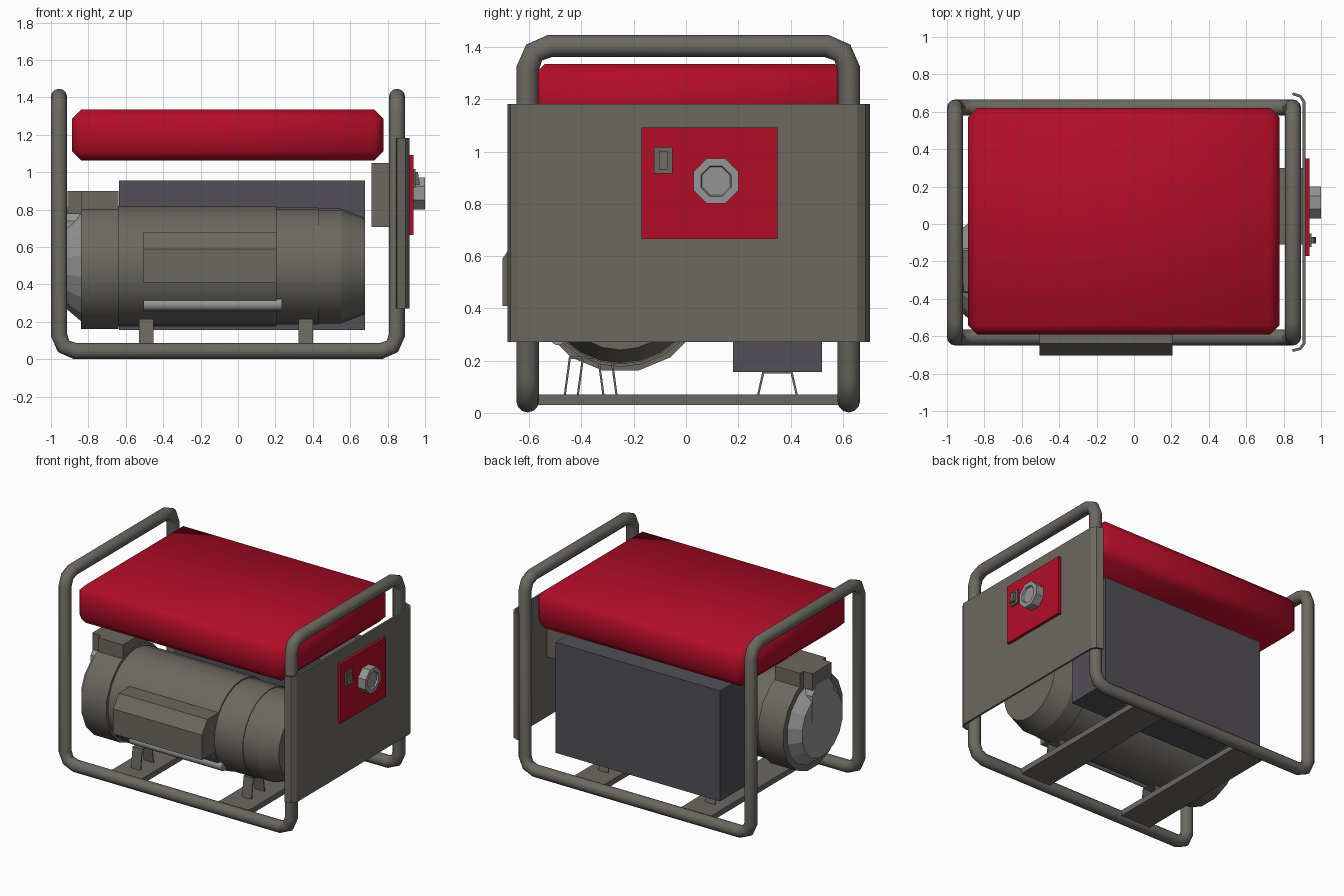
import bpy, bmesh, math
from mathutils import Vector, Matrix

if "Cube" in bpy.data.objects:
    bpy.data.objects.remove(bpy.data.objects["Cube"])


def material(name, rgb):
    m = bpy.data.materials.new(name)
    m.diffuse_color = (*rgb, 1)
    m.use_nodes = True
    m.node_tree.nodes["Principled BSDF"].inputs["Base Color"].default_value = m.diffuse_color
    return m


GREY = material("warm_grey", (0.15, 0.14, 0.12))
DARK = material("dark_grey", (0.085, 0.08, 0.095))
LIGHT = material("light_grey", (0.3, 0.3, 0.3))
RED = material("red", (0.45, 0.004, 0.02))


def finish(name, bm, mat, smooth=None):
    bmesh.ops.recalc_face_normals(bm, faces=bm.faces)
    me = bpy.data.meshes.new(name)
    bm.to_mesh(me)
    bm.free()
    me.materials.append(mat)
    ob = bpy.data.objects.new(name, me)
    bpy.context.collection.objects.link(ob)
    if smooth:
        bpy.ops.object.select_all(action='DESELECT')
        ob.select_set(True)
        bpy.context.view_layer.objects.active = ob
        bpy.ops.object.shade_smooth_by_angle(angle=math.radians(smooth))
    return ob


def box(name, x, y, z, mat, bevel=0, smooth=None):
    """Box from (min, max) ranges, optionally with chamfered edges."""
    bm = bmesh.new()
    bmesh.ops.create_cube(bm, size=1)
    for v in bm.verts:
        v.co = [r[0] if c < 0 else r[1] for r, c in zip((x, y, z), v.co)]
    if bevel:
        bmesh.ops.bevel(bm, geom=bm.edges[:], offset=bevel, segments=1,
                        affect='EDGES', profile=0.5)
    return finish(name, bm, mat, smooth)


def lathe_x(name, profile, y, z, sides, mat, smooth=None, turn=0.0):
    """Solid of revolution about an x axis; profile is (x, radius)."""
    bm = bmesh.new()
    rings = []
    for x, r in profile:
        angles = [2 * math.pi * (i + turn) / sides for i in range(sides)]
        rings.append([bm.verts.new((x, y + r * math.cos(a), z + r * math.sin(a)))
                      for a in angles])
    for a, b in zip(rings, rings[1:]):
        for i in range(sides):
            j = (i + 1) % sides
            bm.faces.new((a[i], a[j], b[j], b[i]))
    bm.faces.new(rings[0])
    bm.faces.new(rings[-1])
    return finish(name, bm, mat, smooth)


def prism(name, points, axis, lo, hi, mat):
    """Extrude a closed profile: (y, z) along x, or (x, y) along z."""
    bm = bmesh.new()
    place = (lambda p, t: (t, *p)) if axis == 'x' else (lambda p, t: (*p, t))
    face = bm.faces.new([bm.verts.new(place(p, lo)) for p in points])
    new = bmesh.ops.extrude_face_region(bm, geom=[face])["geom"]
    shift = Vector(place((0, 0), hi - lo))
    bmesh.ops.translate(bm, vec=shift, verts=[v for v in new if isinstance(v, bmesh.types.BMVert)])
    return finish(name, bm, mat)


def tube_loop(name, corners, bend, radius, mat):
    """Closed bent pipe with every corner rounded in two steps."""
    pts = []
    for i, p in enumerate(corners):
        p = Vector(p)
        a = (Vector(corners[i - 1]) - p).normalized() * bend
        b = (Vector(corners[(i + 1) % len(corners)]) - p).normalized() * bend
        pts += [p + a, p + (a + b) * 0.29, p + b]
    cu = bpy.data.curves.new(name, 'CURVE')
    cu.dimensions = '3D'
    cu.bevel_depth = radius
    cu.bevel_resolution = 4
    sp = cu.splines.new('POLY')
    sp.points.add(len(pts) - 1)
    for q, p in zip(sp.points, pts):
        q.co = (*p, 1)
    sp.use_cyclic_u = True
    ob = bpy.data.objects.new(name, cu)
    bpy.context.collection.objects.link(ob)
    cu.materials.append(mat)
    bpy.ops.object.select_all(action='DESELECT')
    ob.select_set(True)
    bpy.context.view_layer.objects.active = ob
    bpy.ops.object.convert(target='MESH')
    bpy.ops.object.shade_smooth_by_angle(angle=math.radians(50))


# Pipe frame: two end hoops joined by the bottom rails
L, R, F, B, LOW, TOP = -0.957, 0.85, -0.606, 0.623, 0.044, 1.404
tube_loop("pipe_frame", [(L, F, LOW), (L, F, TOP), (L, B, TOP), (L, B, LOW),
                         (R, B, LOW), (R, B, TOP), (R, F, TOP), (R, F, LOW)],
          0.085, 0.043, GREY)

# Cross slats with folded strap feet
for side, x, motor_y in (("left", -0.49, -0.39), ("right", 0.362, -0.34)):
    box(side + "_floor_slat", (x - 0.12, x + 0.12), (F, B), (0.03, 0.07), GREY)
    for part, y, top in (("motor", motor_y, 0.215), ("case", 0.35, 0.158)):
        outer = [(-0.078, 0.068), (-0.058, top), (0.058, top), (0.078, 0.068)]
        inner = [(0.07, 0.068), (0.051, top - 0.008), (-0.051, top - 0.008), (-0.07, 0.068)]
        prism(f"{side}_{part}_foot", [(y + a, b) for a, b in outer + inner],
              'x', x - 0.038, x + 0.038, GREY)

# Fuel tank
box("fuel_tank", (-0.887, 0.778), (-0.592, 0.62), (1.062, 1.335), RED, 0.05, 60)

# Dark rear case
box("rear_case", (-0.635, 0.68), (0.18, 0.52), (0.157, 0.955), DARK)

# Motor: stepped body, fan shroud and end cover
MY, MZ = -0.25, 0.498
lathe_x("motor_body", [(-0.66, 0.322), (0.205, 0.322), (0.205, 0.312), (0.43, 0.312),
                       (0.43, 0.307), (0.55, 0.307), (0.68, 0.257)], MY, MZ, 24, GREY, 20)
lathe_x("fan_shroud", [(-0.84, 0.343), (-0.638, 0.343)], MY, MZ, 16, GREY, 30, 0.5)
lathe_x("end_cover", [(-0.915, 0.235), (-0.84, 0.30)], MY, MZ, 16, LIGHT, 15, 0.5)
box("shroud_cap", (-0.84, -0.64), (MY - 0.15, MY + 0.15), (0.7, 0.9), GREY)
box("shroud_cap_front", (-0.912, -0.83), (MY - 0.11, MY + 0.11), (0.78, 0.9), GREY)
prism("starter_cover", [(MY + a, b) for a, b in
                        ((-0.12, 0.55), (0.12, 0.55), (0.12, 0.74), (0.07, 0.81),
                         (-0.07, 0.81), (-0.12, 0.74))], 'x', -0.918, -0.83, LIGHT)

# Terminal box and light rod on the motor's front
prism("terminal_box", [(-0.5, 0.41), (-0.703, 0.41), (-0.703, 0.59), (-0.64, 0.68), (-0.5, 0.68)],
      'x', -0.505, 0.205, GREY)
lathe_x("side_rod", [(-0.505, 0.033), (0.235, 0.033)], -0.49, 0.292, 12, LIGHT, 40)

# Control panel: sheet with ends folded around the frame
outer = [(0.85, -0.684), (0.895, -0.672), (0.917, -0.64), (0.917, 0.655), (0.895, 0.688), (0.85, 0.704)]
inner = [(0.845, 0.69), (0.885, 0.677), (0.902, 0.65), (0.902, -0.635), (0.885, -0.66), (0.845, -0.67)]
prism("control_panel", outer + inner, 'z', 0.272, 1.182, GREY)
box("panel_back_box", (0.715, 0.91), (-0.11, 0.30), (0.708, 1.05), GREY)
box("red_plate", (0.905, 0.938), (-0.17, 0.35), (0.665, 1.092), RED)

# Knob with a recessed face
lathe_x("dial_knob", [(0.93, 0.093), (1.0, 0.093), (1.0, 0.063), (0.988, 0.058)],
        0.115, 0.887, 8, LIGHT, None, 0.5)

# Rocker switch
box("switch_base", (0.93, 0.95), (-0.122, -0.052), (0.917, 1.017), GREY)
rocker = box("switch_rocker", (0.945, 0.962), (-0.104, -0.07), (0.932, 1.002), GREY)
for v in rocker.data.vertices:
    if v.co.x > 0.95 and v.co.z < 0.95:
        v.co.x = 0.972
